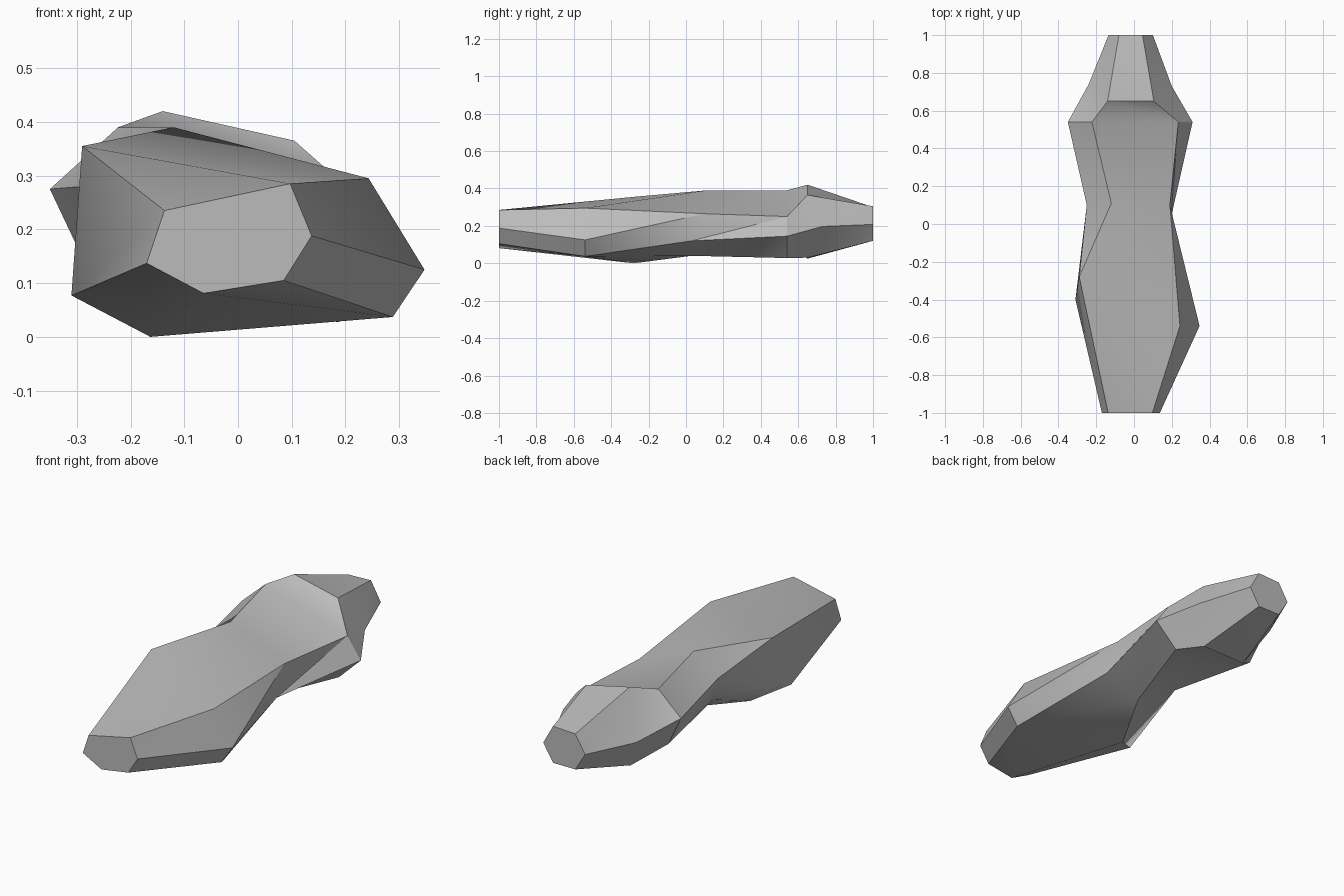
import bpy
import bmesh
import math

# Remove only the default cube
default_cube = bpy.data.objects.get("Cube")
if default_cube:
    bpy.data.objects.remove(default_cube, do_unlink=True)


def make_material(name, colour):
    material = bpy.data.materials.new(name)
    material.use_nodes = True
    material.diffuse_color = colour
    shader = next(node for node in material.node_tree.nodes
                  if node.type == 'BSDF_PRINCIPLED')
    shader.inputs["Base Color"].default_value = colour
    shader.inputs["Roughness"].default_value = 0.8
    return material


def section(bm, points, depth):
    """Add one six-sided cross-section; depth is one y or one y per corner."""
    depths = depth if isinstance(depth, list) else [depth] * len(points)
    return [bm.verts.new((x, y, z)) for (x, z), y in zip(points, depths)]


def bridge(bm, near, far):
    """Join two cross-sections with facets split along the same diagonal."""
    count = len(near)
    for corner in range(count):
        following = (corner + 1) % count
        bm.faces.new((near[corner], near[following], far[corner]))
        bm.faces.new((near[following], far[following], far[corner]))


stone_grey = make_material("stone grey", (0.5, 0.5, 0.5, 1))

# Cross-sections from front to back; each starts at the upper -x corner
bm = bmesh.new()
front_cap = section(bm, [(-.137, .235), (.097, .285), (.137, .188),
                         (.085, .105), (-.064, .081), (-.17, .137)], -1)
front_bulge = section(bm, [(-.29, .355), (.243, .295), (.347, .125),
                           (.288, .037), (-.163, 0), (-.31, .077)],
                      [-.28, -.54, -.54, -.54, -.28, -.4])
waist = section(bm, [(-.12, .39), (.19, .265), (.195, .12),
                     (0, .04), (-.2, .15), (-.25, .283)],
                [.11, .1, .03, .03, .07, .1])
shoulder = section(bm, [(-.223, .39), (.235, .25), (.31, .145),
                        (.188, .028), (-.28, .127), (-.35, .275)], .54)
back_bulge = section(bm, [(-.14, .42), (.105, .365), (.2, .197),
                          (.1, .03), (-.146, .025), (-.24, .2)],
                     [.65, .65, .73, .65, .65, .74])
back_cap = section(bm, [(-.08, .3), (.045, .305), (.1, .208),
                        (.045, .12), (-.08, .12), (-.135, .21)], 1)

# Skin the body and close both ends
rings = [front_cap, front_bulge, waist, shoulder, back_bulge, back_cap]
for near, far in zip(rings, rings[1:]):
    bridge(bm, near, far)
bm.faces.new(front_cap)
bm.faces.new(back_cap)
bmesh.ops.recalc_face_normals(bm, faces=bm.faces)

mesh = bpy.data.meshes.new("faceted_stone")
bm.to_mesh(mesh)
bm.free()
mesh.materials.append(stone_grey)
stone = bpy.data.objects.new("faceted_stone", mesh)
bpy.context.collection.objects.link(stone)

# Blend shallow facets and keep the strong ridges crisp
bpy.ops.object.select_all(action='DESELECT')
stone.select_set(True)
bpy.context.view_layer.objects.active = stone
bpy.ops.object.shade_smooth_by_angle(angle=math.radians(30))
